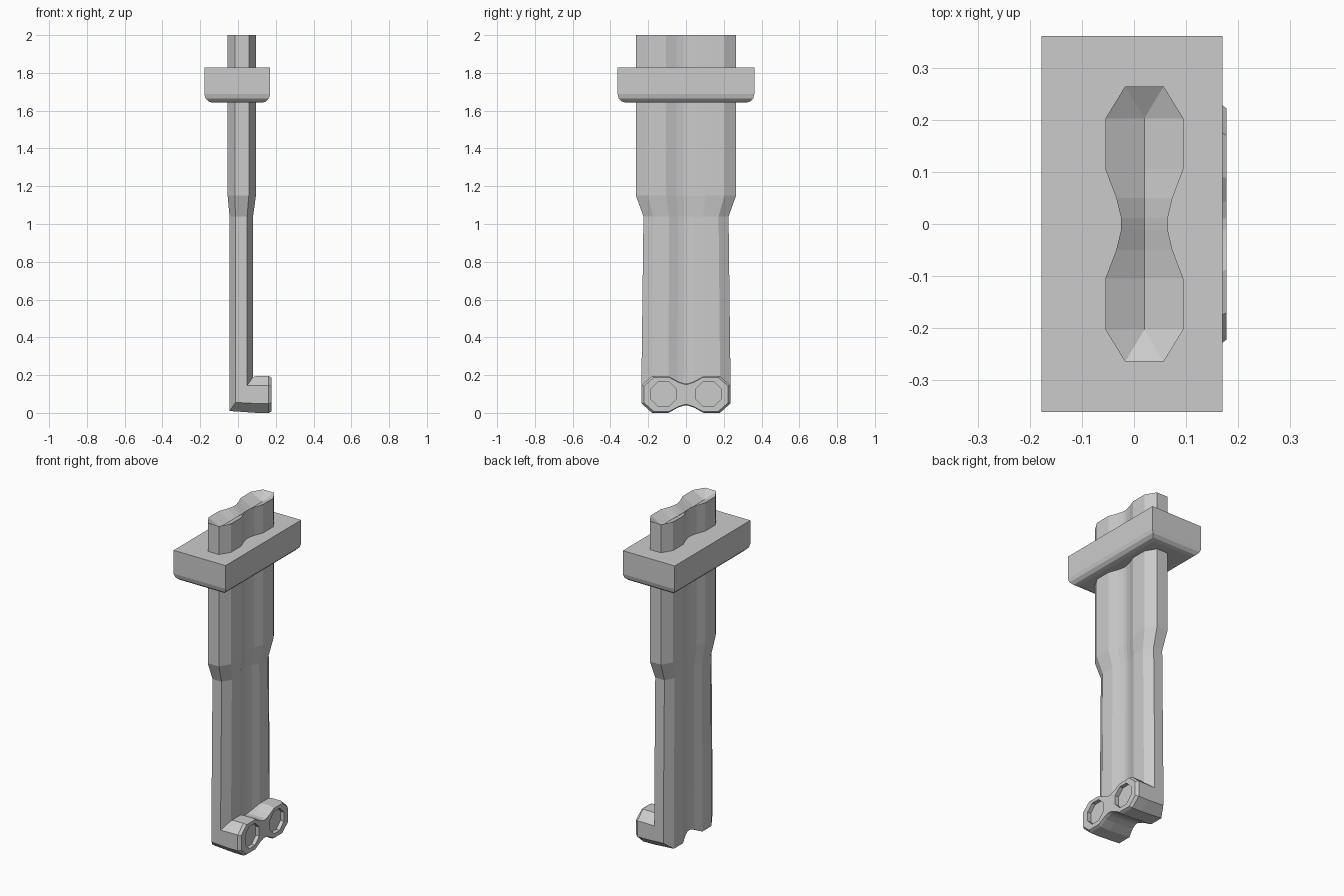
import bpy, bmesh, math
from mathutils import Matrix

if "Cube" in bpy.data.objects:
    bpy.data.objects.remove(bpy.data.objects["Cube"])

# Half of the twin-barrel outline as (depth u, width y), mirrored into a full loop
quarter = [(.037, -.265), (.075, -.203), (.075, -.105), (.054, -.05), (.045, -.012)]
side = quarter + [(u, -y) for u, y in reversed(quarter)]
outline = side + [(-u, y) for u, y in reversed(side)]
N, H = len(outline), len(side)


def make_object(name, bm):
    bmesh.ops.recalc_face_normals(bm, faces=bm.faces)
    mesh = bpy.data.meshes.new(name)
    bm.to_mesh(mesh)
    bm.free()
    ob = bpy.data.objects.new(name, mesh)
    bpy.context.collection.objects.link(ob)
    return ob


def upright(z, cx, su, sy):
    return [(cx + u * su, y * sy, z) for u, y in outline]


def forward(x, cz, su, sy):
    return [(x, y * sy, cz + u * su) for u, y in outline]


# Twin barrel: straight stem, mitred elbow, short forward nozzle
rings = [
    upright(2.0, .02, 1, 1),
    upright(1.15, .02, 1, 1),
    upright(1.04, .0175, .83, .85),
    upright(.27, .0175, .83, .885),
    [(.0175 + .83 * u, y * .885, .1 + 1.2 * u) for u, y in outline],
    forward(.1, .0975, 1.3, .885),
    forward(.162, .0975, 1.3, .885),
    forward(.178, .0975, 1.2, .84),
]
bm = bmesh.new()
loops = [[bm.verts.new(p) for p in r] for r in rings]
for a, b in zip(loops, loops[1:]):
    for i in range(N):
        j = (i + 1) % N
        bm.faces.new((a[i], a[j], b[j], b[i]))
bm.faces.new(loops[-1])

# Shallow V-shaped recess closing the top
top = loops[0]
valley = {i: bm.verts.new((.02, side[i][1], 1.96)) for i in range(1, H - 1)}
for i in range(1, H - 2):
    bm.faces.new((top[i], top[i + 1], valley[i + 1], valley[i]))
    bm.faces.new((top[N - 1 - i], top[N - 2 - i], valley[i + 1], valley[i]))
for end, nxt in ((0, 1), (H - 1, H - 2)):
    r, l, v = top[end], top[N - 1 - end], valley[nxt]
    bm.faces.new((r, l, v))
    bm.faces.new((r, top[nxt], v))
    bm.faces.new((l, top[N - 1 - nxt], v))
barrel = make_object("twin_barrel", bm)

# Octagonal muzzle recesses
bm = bmesh.new()
for s in (-1, 1):
    m = (Matrix.Translation((.19, s * .118, .1)) @ Matrix.Rotation(math.pi / 2, 4, 'Y')
         @ Matrix.Rotation(math.pi / 8, 4, 'Z'))
    bmesh.ops.create_cone(bm, cap_ends=True, segments=8, radius1=.072, radius2=.072,
                          depth=.07, matrix=m)
cutter = make_object("muzzle_cutter", bm)
cutter.hide_render = True
mod = barrel.modifiers.new("muzzles", 'BOOLEAN')
mod.operation, mod.solver, mod.object = 'DIFFERENCE', 'EXACT', cutter
bpy.context.view_layer.objects.active = barrel
barrel.select_set(True)
bpy.ops.object.modifier_apply(modifier=mod.name)
bpy.data.objects.remove(cutter)

# Collar block with rounded lower edges
bm = bmesh.new()
bmesh.ops.create_cube(bm, size=1, matrix=Matrix.Translation((-.004, 0, 1.735))
                      @ Matrix.Diagonal((.348, .724, .186, 1)))
low = [e for e in bm.edges if all(v.co.z < 1.7 for v in e.verts)]
bmesh.ops.bevel(bm, geom=low, offset=.045, segments=3, profile=.5, affect='EDGES')
make_object("collar", bm)
